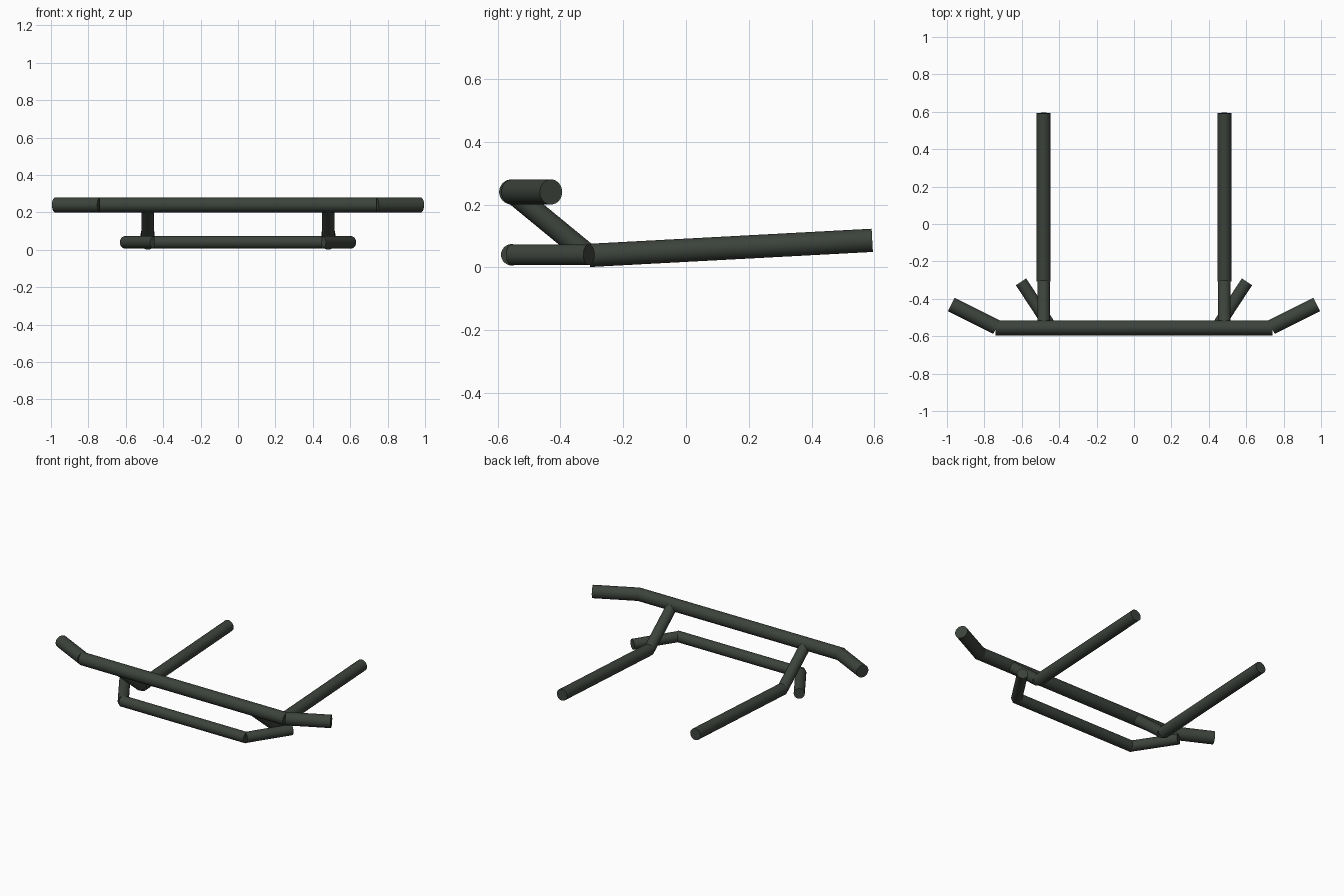
import bpy
from mathutils import Vector

if "Cube" in bpy.data.objects:
    bpy.data.objects.remove(bpy.data.objects["Cube"])

paint = bpy.data.materials.new("dark_green_grey")
paint.diffuse_color = (0.045, 0.055, 0.045, 1)
paint.use_nodes = True
paint.node_tree.nodes["Principled BSDF"].inputs["Base Color"].default_value = paint.diffuse_color


def tube(name, start, end, radius):
    """Straight capped tube between two points."""
    a, b = Vector(start), Vector(end)
    bpy.ops.mesh.primitive_cylinder_add(
        vertices=32, radius=radius, depth=(b - a).length, location=(a + b) / 2,
        rotation=(b - a).to_track_quat('Z', 'Y').to_euler())
    ob = bpy.context.object
    ob.name = name
    ob.data.materials.append(paint)
    bpy.ops.object.shade_smooth_by_angle()


# Long cross tubes
tube("upper_bar", (-0.74, -0.555, 0.24), (0.74, -0.555, 0.24), 0.04)
tube("lower_bar", (-0.45, -0.555, 0.04), (0.45, -0.555, 0.04), 0.034)

for side, s in (("left", -1), ("right", 1)):
    # Swept-back ends of both bars
    tube(side + "_upper_end", (s * 0.735, -0.552, 0.24), (s * 0.977, -0.43, 0.24), 0.04)
    tube(side + "_lower_end", (s * 0.443, -0.555, 0.04), (s * 0.604, -0.309, 0.04), 0.033)
    # Sloping strut and long mounting rail
    tube(side + "_strut", (s * 0.483, -0.555, 0.24), (s * 0.483, -0.314, 0.042), 0.034)
    tube(side + "_rail", (s * 0.483, -0.308, 0.038), (s * 0.483, 0.593, 0.086), 0.037)
